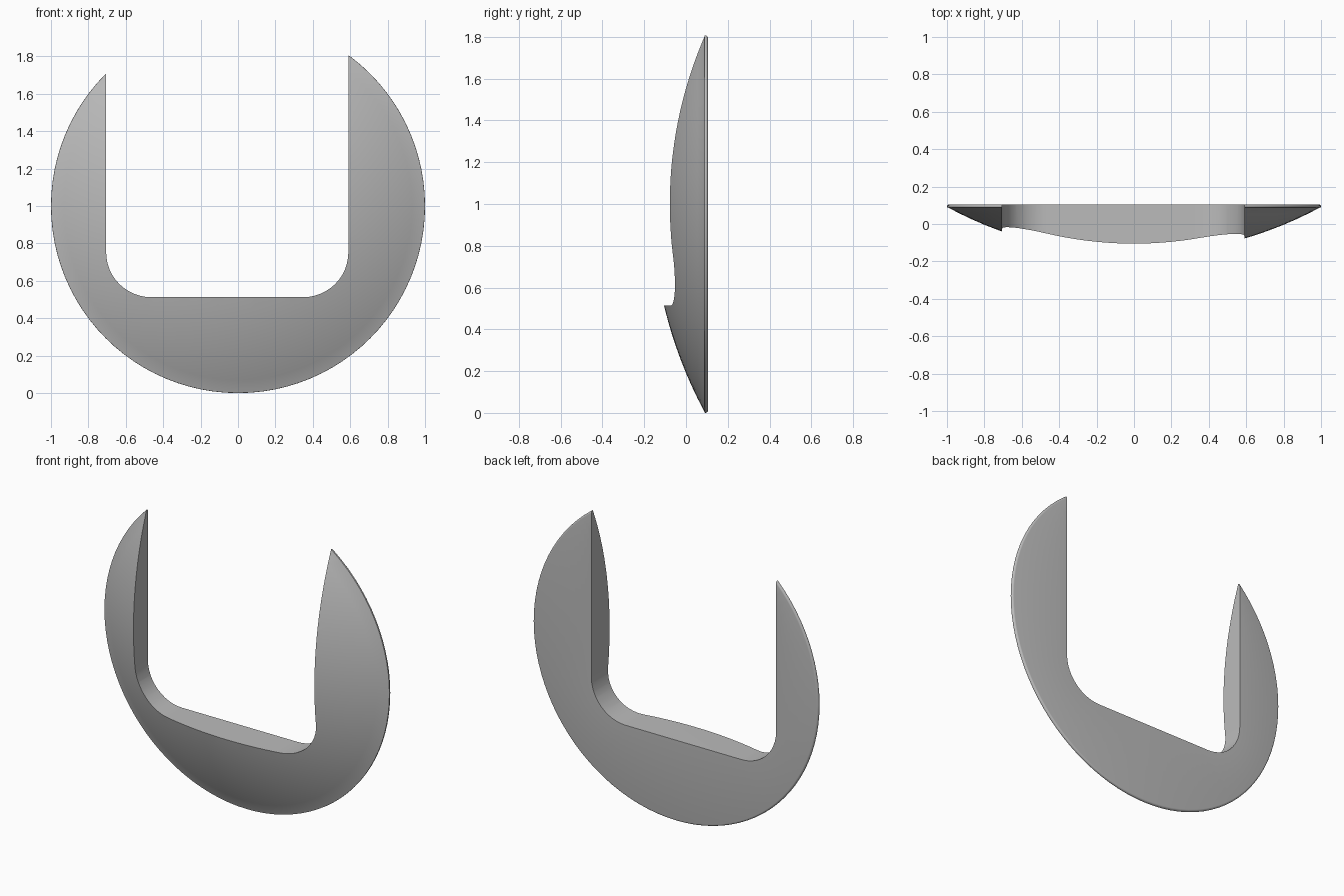
import bpy, bmesh, math
from mathutils import Vector

cube = bpy.data.objects.get("Cube")
if cube:
    bpy.data.objects.remove(cube, do_unlink=True)

BACK, FRONT_EDGE = 0.105, -0.105
DOME_R, RIM = 2.1, 0.0115
SLOT_LEFT, SLOT_RIGHT, SLOT_BOTTOM, CORNER = 0.59, -0.705, 0.513, 0.24

grey = bpy.data.materials.new("plain_grey")
grey.use_nodes = True
colour = (0.5, 0.5, 0.5, 1)
grey.diffuse_color = colour
grey.node_tree.nodes["Principled BSDF"].inputs["Base Color"].default_value = colour


def make_object(name, bm):
    bmesh.ops.recalc_face_normals(bm, faces=bm.faces)
    mesh = bpy.data.meshes.new(name)
    bm.to_mesh(mesh)
    bm.free()
    mesh.materials.append(grey)
    obj = bpy.data.objects.new(name, mesh)
    bpy.context.collection.objects.link(obj)
    return obj


def dome_y(r):
    # Spherical front, passing through the middle of the slot's lower edge
    sag = lambda q: DOME_R - math.sqrt(DOME_R ** 2 - q * q)
    return FRONT_EDGE + sag(r) - sag(1 - SLOT_BOTTOM)


# Shallow dome with a rounded rim and a flat back, turned about the y axis
profile = [(r, dome_y(r)) for r in (i / 16 * 0.993 for i in range(17))]
for i in range(1, 7):
    a = math.radians(-45 + i * 22.5)
    profile.append((1 - RIM + RIM * math.cos(a), BACK - RIM + RIM * math.sin(a)))
profile.append((0, BACK))
bm = bmesh.new()
verts = [bm.verts.new((r, y, 1)) for r, y in profile]
edges = [bm.edges.new(pair) for pair in zip(verts, verts[1:])]
bmesh.ops.spin(bm, geom=verts + edges, cent=(0, 0, 1), axis=(0, 1, 0),
               angle=math.tau, steps=96, use_duplicate=False)
bmesh.ops.remove_doubles(bm, verts=bm.verts, dist=0.0005)
body = make_object("open_ring_body", bm)

# Slot cutter: tall block with two rounded lower corners
outline = [(SLOT_RIGHT, 3), (SLOT_LEFT, 3)]
for cx, start in ((SLOT_LEFT - CORNER, 0), (SLOT_RIGHT + CORNER, -90)):
    for i in range(13):
        a = math.radians(start - i * 7.5)
        outline.append((cx + CORNER * math.cos(a),
                        SLOT_BOTTOM + CORNER + CORNER * math.sin(a)))
bm = bmesh.new()
face = bm.faces.new([bm.verts.new((x, -1, z)) for x, z in outline])
block = bmesh.ops.extrude_face_region(bm, geom=[face])
bmesh.ops.translate(bm, vec=Vector((0, 2, 0)),
                    verts=[g for g in block["geom"] if isinstance(g, bmesh.types.BMVert)])
cutter = make_object("slot_cutter", bm)
cutter.hide_render = True

# Cut the slot and shade smoothly, keeping the slot edges crisp
cut = body.modifiers.new("slot", "BOOLEAN")
cut.operation, cut.solver, cut.object = "DIFFERENCE", "EXACT", cutter
bpy.ops.object.select_all(action="DESELECT")
body.select_set(True)
bpy.context.view_layer.objects.active = body
bpy.ops.object.modifier_apply(modifier=cut.name)
bpy.data.objects.remove(cutter, do_unlink=True)
bpy.ops.object.shade_smooth_by_angle(angle=math.radians(35))
